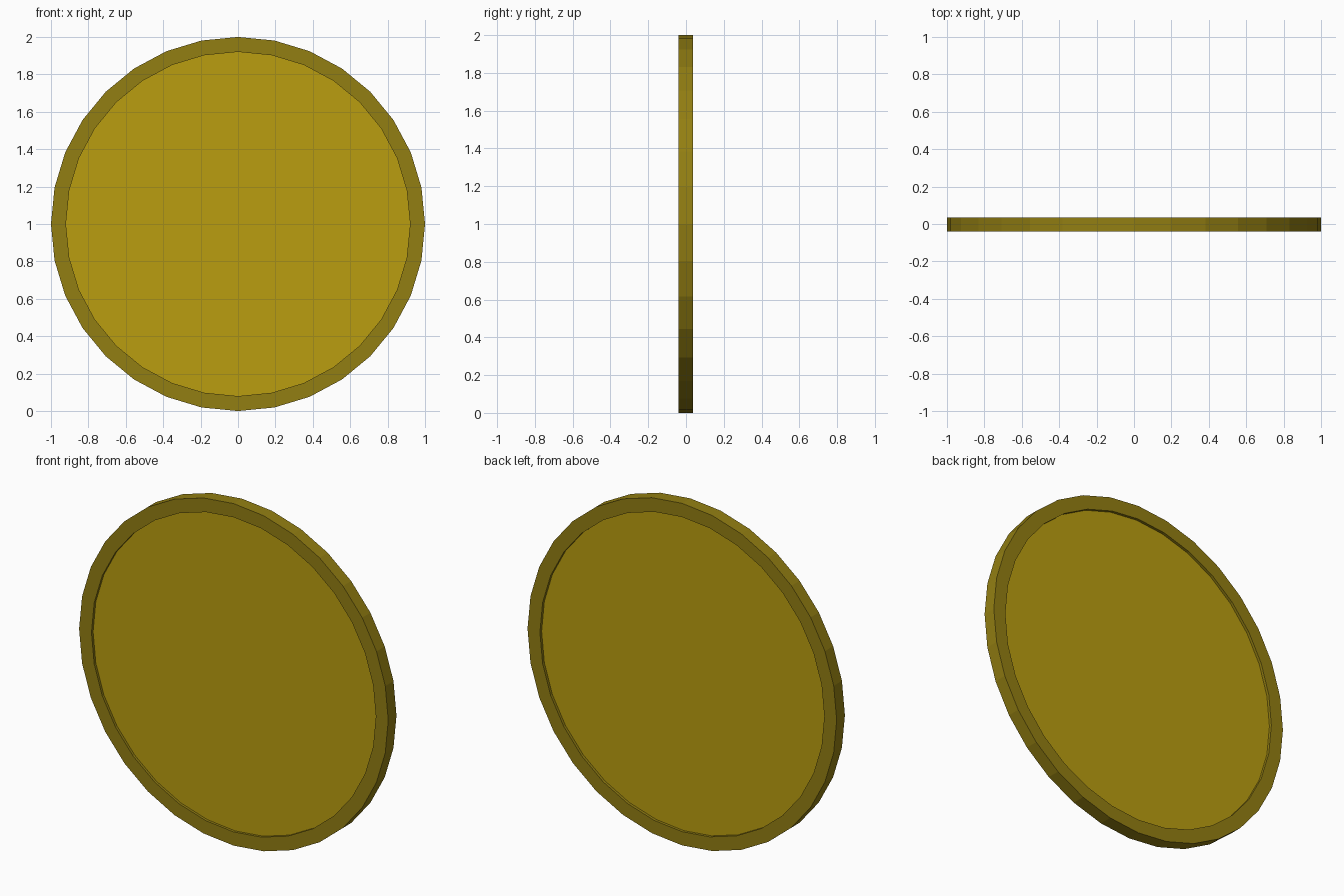
import bpy
import bmesh
import math
from mathutils import Matrix, Vector

SIDES = 32
CENTRE = Vector((0, 0, 1))

cube = bpy.data.objects.get("Cube")
if cube:
    bpy.data.objects.remove(cube, do_unlink=True)


def make_material(name, rgb):
    mat = bpy.data.materials.new(name)
    mat.use_nodes = True
    colour = (*rgb, 1.0)
    mat.diffuse_color = colour
    mat.node_tree.nodes["Principled BSDF"].inputs["Base Color"].default_value = colour
    return mat


def make_object(name, bm, mat):
    bmesh.ops.recalc_face_normals(bm, faces=bm.faces)
    mesh = bpy.data.meshes.new(name)
    bm.to_mesh(mesh)
    bm.free()
    mesh.materials.append(mat)
    obj = bpy.data.objects.new(name, mesh)
    obj.location = CENTRE
    bpy.context.collection.objects.link(obj)
    return obj


gold = make_material("gold", (0.49, 0.34, 0.005))
dark_gold = make_material("dark gold", (0.29, 0.21, 0.006))

# Raised rim: a rectangular section turned around the y axis
bm = bmesh.new()
section = [(0.92, -0.04), (1.0, -0.04), (1.0, 0.036), (0.92, 0.036)]
verts = [bm.verts.new((r, y, 0)) for r, y in section]
edges = [bm.edges.new((verts[i - 1], verts[i])) for i in range(len(verts))]
bmesh.ops.spin(bm, geom=verts + edges, cent=(0, 0, 0), axis=(0, 1, 0),
               angle=math.tau, steps=SIDES, use_merge=False)
bmesh.ops.remove_doubles(bm, verts=bm.verts, dist=0.0005)
make_object("coin_rim", bm, dark_gold)

# Recessed disc, tucked slightly into the rim
bm = bmesh.new()
bmesh.ops.create_cone(bm, cap_ends=True, segments=SIDES,
                      radius1=0.93, radius2=0.93, depth=0.045,
                      matrix=Matrix.Translation((0, -0.0025, 0))
                      @ Matrix.Rotation(math.pi / 2, 4, "X"))
make_object("coin_disc", bm, gold)
